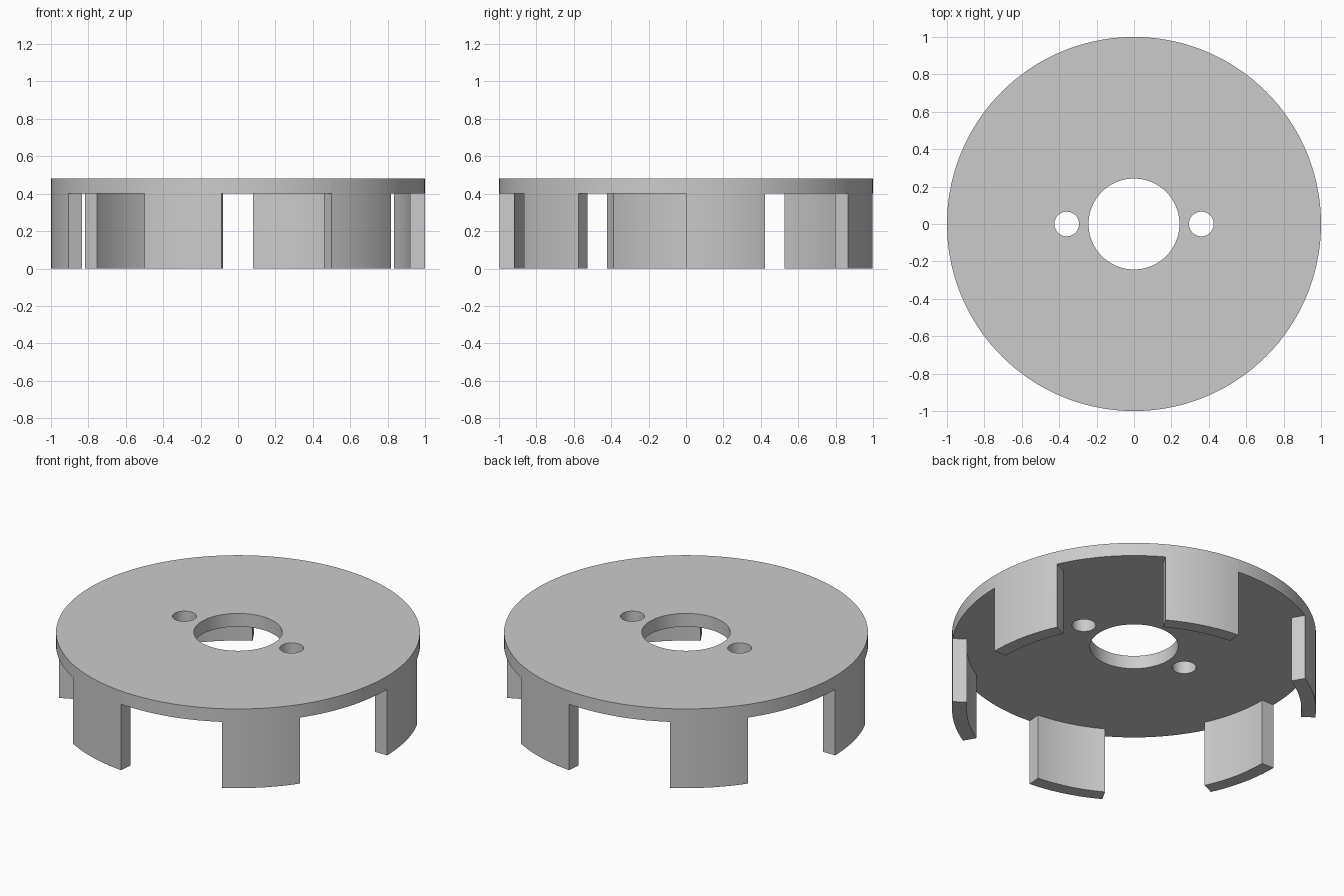
import bpy, bmesh
from math import radians, cos, sin

if "Cube" in bpy.data.objects:
    bpy.data.objects.remove(bpy.data.objects["Cube"])

SEG = 144            # 2.5 degree steps, so tab edges fall on vertices
TABS, TAB_ANGLE = 6, 25
TOP, UNDERSIDE = 0.48, 0.40


def prism(name, points, z0, z1):
    """Extrude a closed outline from z0 to z1."""
    bm = bmesh.new()
    face = bm.faces.new([bm.verts.new((x, y, z0)) for x, y in points])
    new = bmesh.ops.extrude_face_region(bm, geom=[face])["geom"]
    bmesh.ops.translate(bm, vec=(0, 0, z1 - z0),
                        verts=[v for v in new if isinstance(v, bmesh.types.BMVert)])
    bmesh.ops.recalc_face_normals(bm, faces=bm.faces)
    mesh = bpy.data.meshes.new(name)
    bm.to_mesh(mesh)
    bm.free()
    obj = bpy.data.objects.new(name, mesh)
    bpy.context.collection.objects.link(obj)
    return obj


def arc(r, a0, a1, steps, cx=0):
    angles = [radians(a0 + (a1 - a0) * i / steps) for i in range(steps + 1)]
    return [(cx + r * cos(a), r * sin(a)) for a in angles]


def circle(r, cx=0, steps=SEG):
    return arc(r, 0, 360, steps, cx)[:-1]


# Solid drum: flat disc and rim in one body
cap = prism("tabbed_cap", circle(1.0), 0, TOP)

# Cutter hollowing the drum: inner wall behind tabs, open gaps between them
outline = []
for k in range(TABS):
    a = k * 360 / TABS
    outline += arc(0.92, a, a + TAB_ANGLE, 10)
    outline += arc(1.2, a + TAB_ANGLE, a + 360 / TABS, 14)
cutters = [prism("gap_cutter", outline, -0.1, UNDERSIDE)]

# Centre bore and two small side holes
cutters.append(prism("bore_cutter", circle(0.243, steps=96), 0.2, 0.7))
for side in (-1, 1):
    cutters.append(prism("side_hole_cutter", circle(0.066, side * 0.36, 48), 0.2, 0.7))

bpy.context.view_layer.objects.active = cap
cap.select_set(True)
for c in cutters:
    mod = cap.modifiers.new("cut", "BOOLEAN")
    mod.operation, mod.solver, mod.object = "DIFFERENCE", "EXACT", c
    bpy.ops.object.modifier_apply(modifier=mod.name)
    bpy.data.objects.remove(c)

bpy.ops.object.shade_smooth_by_angle(angle=radians(30))
